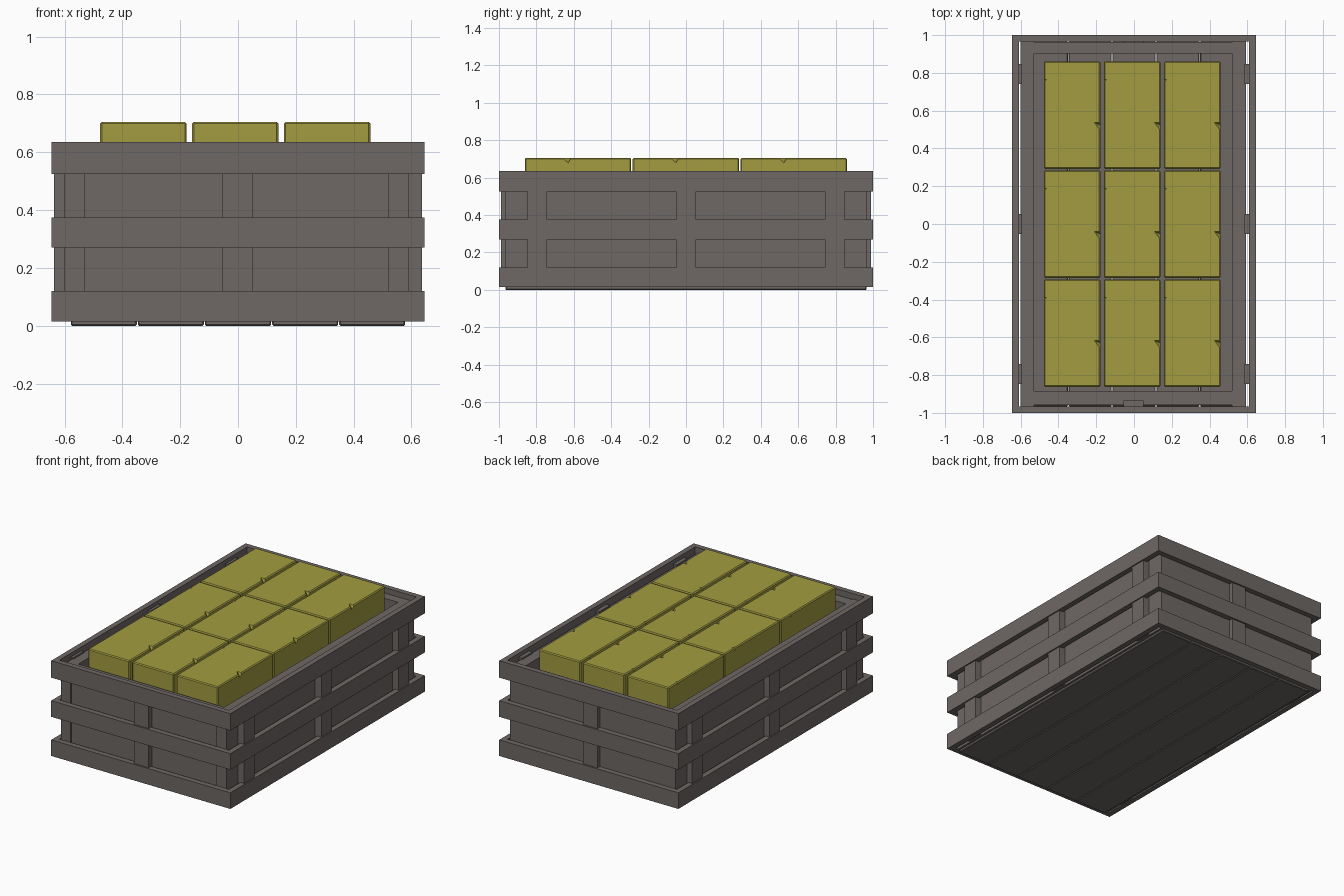
import bpy, bmesh
from mathutils import Vector

cube = bpy.data.objects.get("Cube")
if cube:
    bpy.data.objects.remove(cube)


def material(name, rgb):
    m = bpy.data.materials.new(name)
    m.use_nodes = True
    m.diffuse_color = (*rgb, 1)
    m.node_tree.nodes["Principled BSDF"].inputs["Base Color"].default_value = (*rgb, 1)
    return m


wood = material("grey_wood", (0.156, 0.138, 0.13))
yellow = material("dull_yellow", (0.37, 0.335, 0.052))


def box(name, x, y, z, mat, bevel=0.0):
    """Box between (low, high) pairs, with its origin in the middle."""
    pairs = (x, y, z)
    size = [b - a for a, b in pairs]
    bm = bmesh.new()
    bmesh.ops.create_cube(bm, size=1)
    bmesh.ops.scale(bm, vec=size, verts=bm.verts)
    if bevel:
        bmesh.ops.bevel(bm, geom=bm.edges[:], offset=bevel, segments=1, affect='EDGES')
    me = bpy.data.meshes.new(name)
    bm.to_mesh(me)
    bm.free()
    me.materials.append(mat)
    ob = bpy.data.objects.new(name, me)
    ob.location = [(a + b) / 2 for a, b in pairs]
    bpy.context.collection.objects.link(ob)
    return ob


# Outer slats: three rings around the crate
for level, z in (("bottom", (0.015, 0.12)), ("middle", (0.27, 0.375)), ("top", (0.525, 0.635))):
    box(f"{level}_slat_front", (-0.645, 0.645), (-1, -0.965), z, wood)
    box(f"{level}_slat_back", (-0.645, 0.645), (0.965, 1), z, wood)
    box(f"{level}_slat_left", (0.61, 0.645), (-0.965, 0.965), z, wood)
    box(f"{level}_slat_right", (-0.645, -0.61), (-0.965, 0.965), z, wood)

# Inner walls
wall_z = (0.015, 0.6)
box("wall_left", (0.52, 0.592), (-0.965, 0.965), wall_z, wood)
box("wall_right", (-0.6, -0.53), (-0.965, 0.965), wall_z, wood)
box("wall_front", (-0.53, 0.52), (-0.957, -0.885), wall_z, wood)
box("wall_back", (-0.53, 0.52), (0.903, 0.964), wall_z, wood)

# Uprights between the walls and the slats
post_z = (0.02, 0.61)
for i, y in enumerate((-0.795, 0, 0.795)):
    box(f"post_left_{i}", (0.585, 0.637), (y - 0.053, y + 0.053), post_z, wood)
    box(f"post_right_{i}", (-0.637, -0.593), (y - 0.053, y + 0.053), post_z, wood)
box("post_front", (-0.055, 0.05), (-0.99, -0.935), post_z, wood)
box("post_back", (-0.055, 0.05), (0.957, 0.99), post_z, wood)

# Floor planks
for i in range(5):
    x = -0.58 + i * 0.232
    box(f"floor_plank_{i}", (x + 0.002, x + 0.23), (-0.965, 0.965), (0, 0.04), wood, 0.004)

# One block with two chipped top edges, then copies in a grid
block = box("block_0_0", (-0.477, -0.178), (-0.862, -0.293), (0.04, 0.705), yellow, 0.006)


def chip(ob, corner, sx, length):
    """Cut a small wedge from the top edge at the given corner."""
    c = ob.location + Vector(corner)
    o = c + Vector((0.01 * sx, 0.001, 0.01))
    bm = bmesh.new()
    for p in (o, o - Vector((sx * (length + 0.01), 0, 0)),
              o - Vector((0, length * 1.6, 0)), o - Vector((0, length * 0.5, 0.045))):
        bm.verts.new(p)
    bmesh.ops.convex_hull(bm, input=bm.verts)
    me = bpy.data.meshes.new("chip_cutter")
    bm.to_mesh(me)
    bm.free()
    me.materials.append(yellow)
    cutter = bpy.data.objects.new("chip_cutter", me)
    cutter.hide_render = True
    bpy.context.collection.objects.link(cutter)
    mod = ob.modifiers.new("chip", 'BOOLEAN')
    mod.operation = 'DIFFERENCE'
    mod.solver = 'EXACT'
    mod.object = cutter
    bpy.context.view_layer.objects.active = ob
    bpy.ops.object.modifier_apply(modifier=mod.name)
    bpy.data.objects.remove(cutter)


chip(block, (0.149, -0.035, 0.333), 1, 0.045)
chip(block, (-0.149, 0.19, 0.333), -1, 0.022)

for i in range(3):
    for j in range(3):
        if i or j:
            copy = bpy.data.objects.new(f"block_{i}_{j}", block.data)
            copy.location = block.location + Vector((i * 0.318, j * 0.577, 0))
            bpy.context.collection.objects.link(copy)
